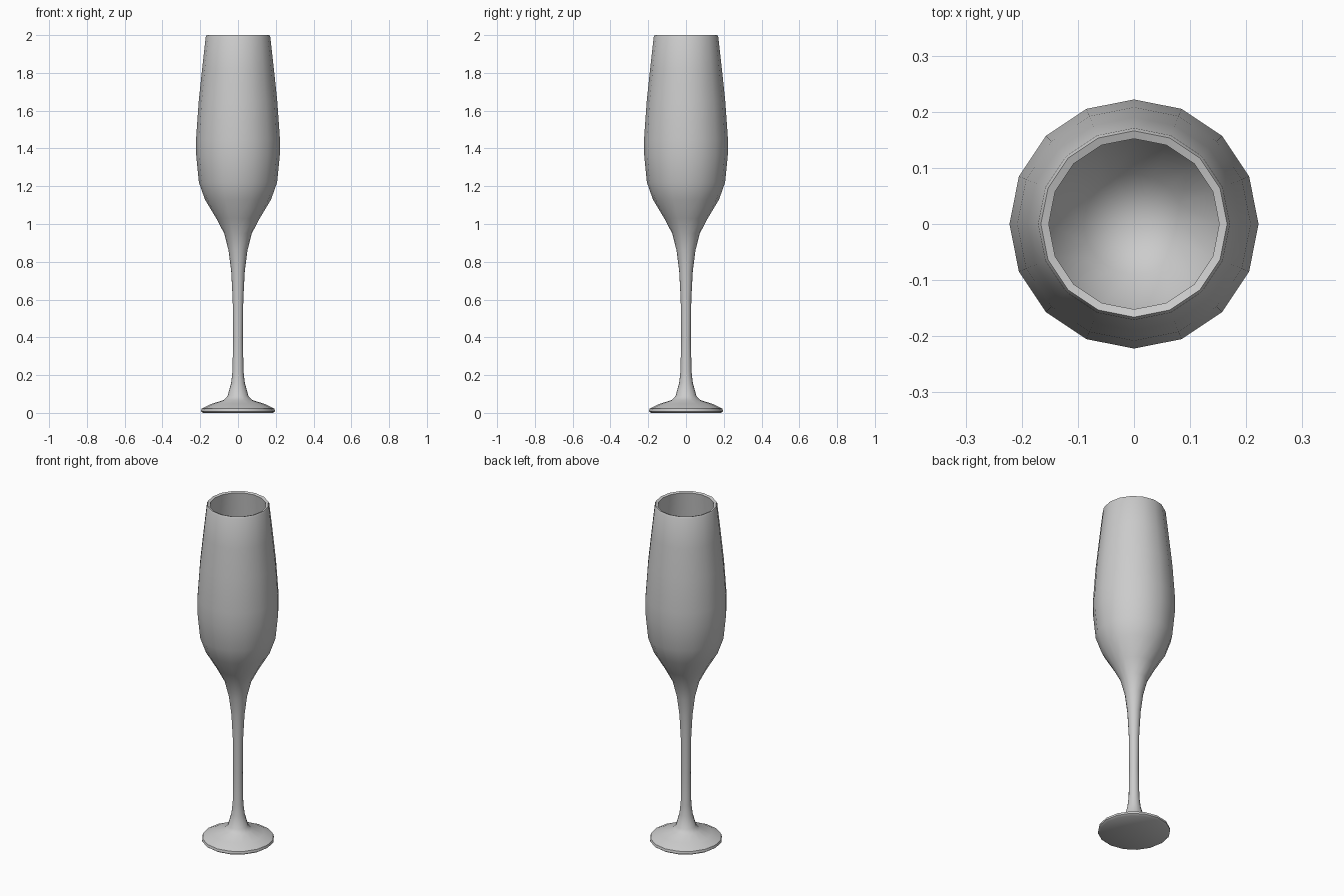
import bpy
import bmesh
import math
from mathutils import Vector

SIDES = 16

cube = bpy.data.objects.get("Cube")
if cube:
    bpy.data.objects.remove(cube, do_unlink=True)


def make_material(name, colour):
    mat = bpy.data.materials.new(name)
    mat.use_nodes = True
    mat.diffuse_color = colour
    mat.node_tree.nodes["Principled BSDF"].inputs["Base Color"].default_value = colour
    return mat


def lathe(name, profile, mat):
    """Revolve (radius, height) points around the z axis."""
    bm = bmesh.new()
    verts = [bm.verts.new((r, 0, z)) for r, z in profile]
    edges = [bm.edges.new(pair) for pair in zip(verts, verts[1:])]
    bmesh.ops.spin(bm, geom=verts + edges, cent=Vector(), axis=(0, 0, 1),
                   angle=math.tau, steps=SIDES, use_duplicate=False)
    bmesh.ops.remove_doubles(bm, verts=bm.verts, dist=0.0005)
    bmesh.ops.recalc_face_normals(bm, faces=bm.faces)
    mesh = bpy.data.meshes.new(name)
    bm.to_mesh(mesh)
    bm.free()
    mesh.materials.append(mat)
    obj = bpy.data.objects.new(name, mesh)
    bpy.context.collection.objects.link(obj)
    bpy.ops.object.select_all(action="DESELECT")
    obj.select_set(True)
    bpy.context.view_layer.objects.active = obj
    bpy.ops.object.shade_smooth_by_angle(angle=math.radians(40))
    return obj


glass = make_material("glass grey", (0.6, 0.6, 0.6, 1))

# Foot, from the underside centre out to the rim and up to the stem
foot = [(0, 0.01), (0.185, 0.0), (0.196, 0.008), (0.193, 0.022),
        (0.14, 0.048), (0.075, 0.068), (0.055, 0.09)]
# Slender stem flaring into the bowl
stem = [(0.036, 0.16), (0.029, 0.22), (0.026, 0.4), (0.028, 0.6),
        (0.036, 0.75), (0.05, 0.86), (0.073, 0.95)]
# Tulip bowl, outside
outer = [(0.115, 1.03), (0.175, 1.13), (0.207, 1.22), (0.221, 1.36),
         (0.222, 1.45), (0.208, 1.65), (0.19, 1.82), (0.171, 1.99), (0.166, 2.0)]
# Rim and bowl inside
inner = [(0.152, 1.995), (0.172, 1.82), (0.19, 1.65), (0.203, 1.45),
         (0.201, 1.36), (0.187, 1.23), (0.153, 1.14), (0.09, 1.04), (0, 0.98)]

lathe("champagne_flute", foot + stem + outer + inner, glass)
